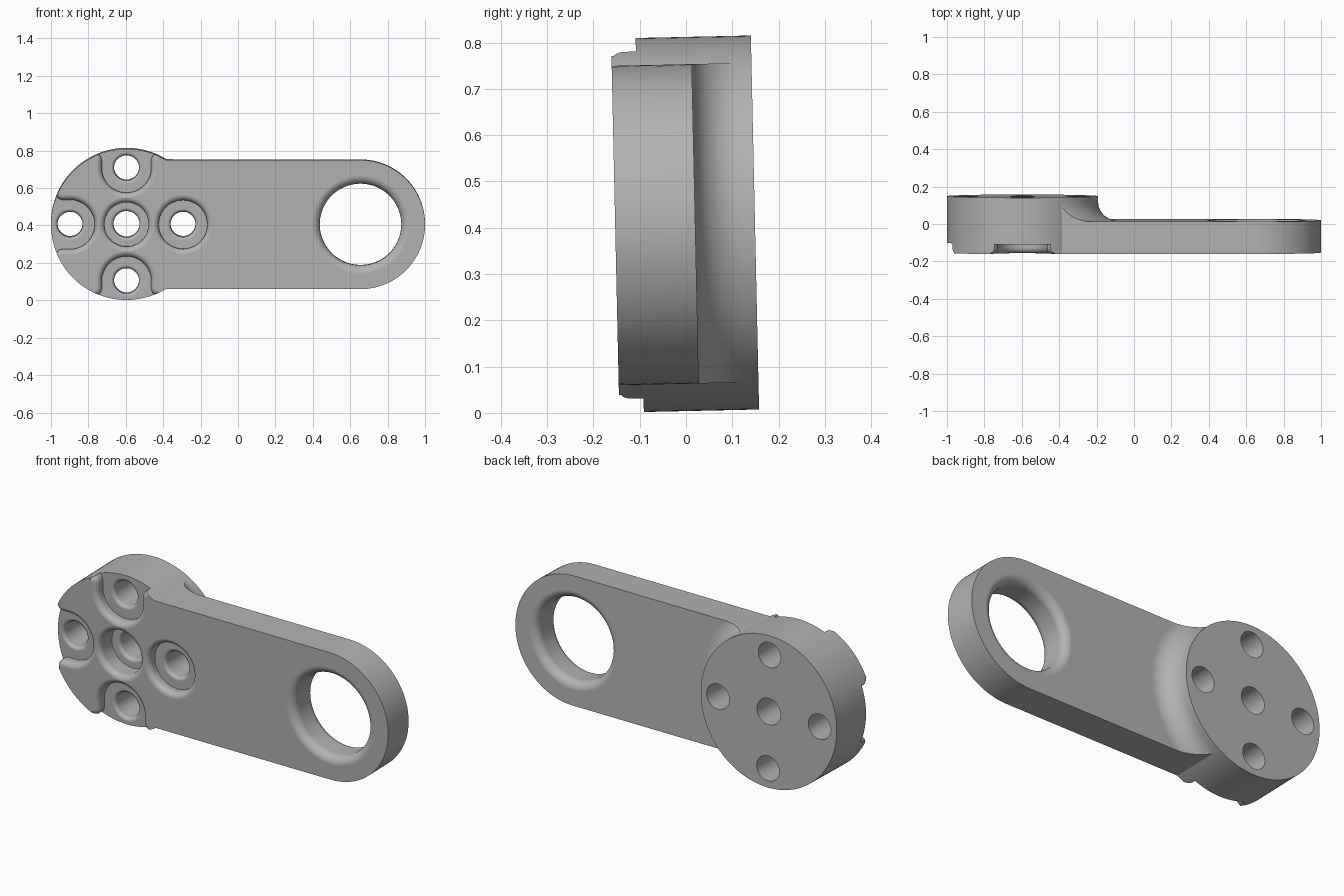
import bpy, bmesh
from math import sin, cos, pi
from mathutils import Vector

if "Cube" in bpy.data.objects:
    bpy.data.objects.remove(bpy.data.objects["Cube"])

# Main dimensions, measured from the middle of the link
HUB_X, HUB_R = -0.596, 0.404
EYE_X, ARM_R = 0.655, 0.345
FRONT, HUB_FRONT, ARM_BACK, HUB_BACK = -0.153, -0.10, 0.02, 0.149
PITCH = 0.302

grey = bpy.data.materials.new("plain grey")
grey.use_nodes = True
grey.diffuse_color = (0.45, 0.45, 0.45, 1)
grey.node_tree.nodes["Principled BSDF"].inputs["Base Color"].default_value = grey.diffuse_color


def loft(name, rings):
    """Solid through a list of (depth, outline) rings."""
    bm = bmesh.new()
    loops = [[bm.verts.new((x, y, z)) for x, z in pts] for y, pts in rings]
    for a, b in zip(loops, loops[1:]):
        for i in range(len(a)):
            j = (i + 1) % len(a)
            bm.faces.new((a[i], a[j], b[j], b[i]))
    bm.faces.new(loops[0])
    bm.faces.new(loops[-1])
    bmesh.ops.recalc_face_normals(bm, faces=bm.faces)
    mesh = bpy.data.meshes.new(name)
    bm.to_mesh(mesh)
    bm.free()
    mesh.materials.append(grey)
    obj = bpy.data.objects.new(name, mesh)
    bpy.context.collection.objects.link(obj)
    return obj


def arc(cx, cz, r, start, end, n):
    return [(cx + r * cos(start + (end - start) * i / n),
             cz + r * sin(start + (end - start) * i / n)) for i in range(n + 1)]


def circle(cx, cz, r, n=64):
    return arc(cx, cz, r, 0, 2 * pi, n)[:-1]


def slot(angle, r):
    """U-shaped pocket outline, open to the rim, with rounded mouth corners."""
    c = max(0.17 - r, 0.003)
    half = [(0.3, -0.17)] + arc(0.04, -0.17, c, 0, pi / 2, 6)
    pts = half + arc(0, 0, r, -pi / 2, -3 * pi / 2, 32)
    pts += [(u, -v) for u, v in reversed(half)]
    d = Vector((cos(angle), sin(angle)))
    return [(HUB_X + d.x * (PITCH + u) - d.y * v,
             d.y * (PITCH + u) + d.x * v) for u, v in pts]


def flare(y, r, f, sign=-1, n=7):
    """Depth and radius steps of a rounded-over edge ending at depth y."""
    steps = [pi / 2 * i / n for i in range(n + 1)]
    return [(y - sign * f * (1 - sin(t)), r + f * (1 - cos(t))) for t in steps]


def combine(target, other, operation):
    mod = target.modifiers.new("join", "BOOLEAN")
    mod.operation, mod.solver, mod.object = operation, "EXACT", other
    other.hide_render = True
    bpy.context.view_layer.objects.active = target
    bpy.ops.object.modifier_apply(modifier=mod.name)
    bpy.data.objects.remove(other)


# Arm with rounded ends
outline = arc(EYE_X, 0, ARM_R, -pi / 2, pi / 2, 48) + arc(HUB_X, 0, ARM_R, pi / 2, 3 * pi / 2, 48)
link = loft("link_arm", [(FRONT, outline), (ARM_BACK, outline)])

# Round hub
rim = circle(HUB_X, 0, HUB_R, 128)
combine(link, loft("hub", [(FRONT, rim), (HUB_BACK, rim)]), "UNION")

# Hollow curve where the hub back meets the arm
FILLET = 0.1
profile = [(-0.05, HUB_R + FILLET)]
for i in range(11):
    t = pi / 2 * i / 10
    profile.append((ARM_BACK + FILLET * (1 - cos(t)), HUB_R + FILLET * (1 - sin(t))))
collar = loft("collar", [(y, circle(HUB_X, 0, r, 128)) for y, r in profile])
strip = [(HUB_X, -ARM_R), (0.2, -ARM_R), (0.2, ARM_R), (HUB_X, ARM_R)]
combine(collar, loft("collar_limit", [(-0.04, strip), (0.2, strip)]), "INTERSECT")
combine(link, collar, "UNION")


def pocket(floor, r, shape, f=0.03):
    steps = [(floor, r)] + flare(FRONT, r, f) + [(FRONT - 0.1, r + f)]
    combine(link, loft("pocket_cutter", [(y, shape(q)) for y, q in steps]), "DIFFERENCE")


# Open pockets at the rim, closed ones at the arm side and the middle
for angle in (pi / 2, pi, 3 * pi / 2):
    pocket(HUB_FRONT, 0.132, lambda q: slot(angle, q))
pocket(HUB_FRONT, 0.13, lambda q: circle(HUB_X + PITCH, 0, q))
pocket(-0.05, 0.118, lambda q: circle(HUB_X, 0, q))

# Bolt holes
holes = [(HUB_X, 0, 0.07, -0.05)]
for k in range(4):
    a = k * pi / 2
    holes.append((HUB_X + PITCH * cos(a), PITCH * sin(a), 0.067, HUB_FRONT))
for x, z, r, floor in holes:
    steps = [(0.3, r)] + flare(floor, r, 0.018, n=4) + [(floor - 0.02, r + 0.018)]
    combine(link, loft("hole_cutter", [(y, circle(x, z, q, 48)) for y, q in steps]), "DIFFERENCE")

# Large eye, rounded over on both faces
R, F = 0.218, 0.045
steps = [(FRONT - 0.1, R + F)] + flare(FRONT, R, F)[::-1]
steps += flare(ARM_BACK, R, F, sign=1) + [(ARM_BACK + 0.1, R + F)]
combine(link, loft("eye_cutter", [(y, circle(EYE_X, 0, q, 96)) for y, q in steps]), "DIFFERENCE")

# Slight lean, smooth shading with sharp edges kept
link.location.z = 0.408
link.rotation_euler.x = 0.022
bpy.ops.object.select_all(action="DESELECT")
link.select_set(True)
bpy.context.view_layer.objects.active = link
bpy.ops.object.shade_smooth_by_angle(angle=0.5)
weighted = link.modifiers.new("flat faces", "WEIGHTED_NORMAL")
weighted.keep_sharp = True
